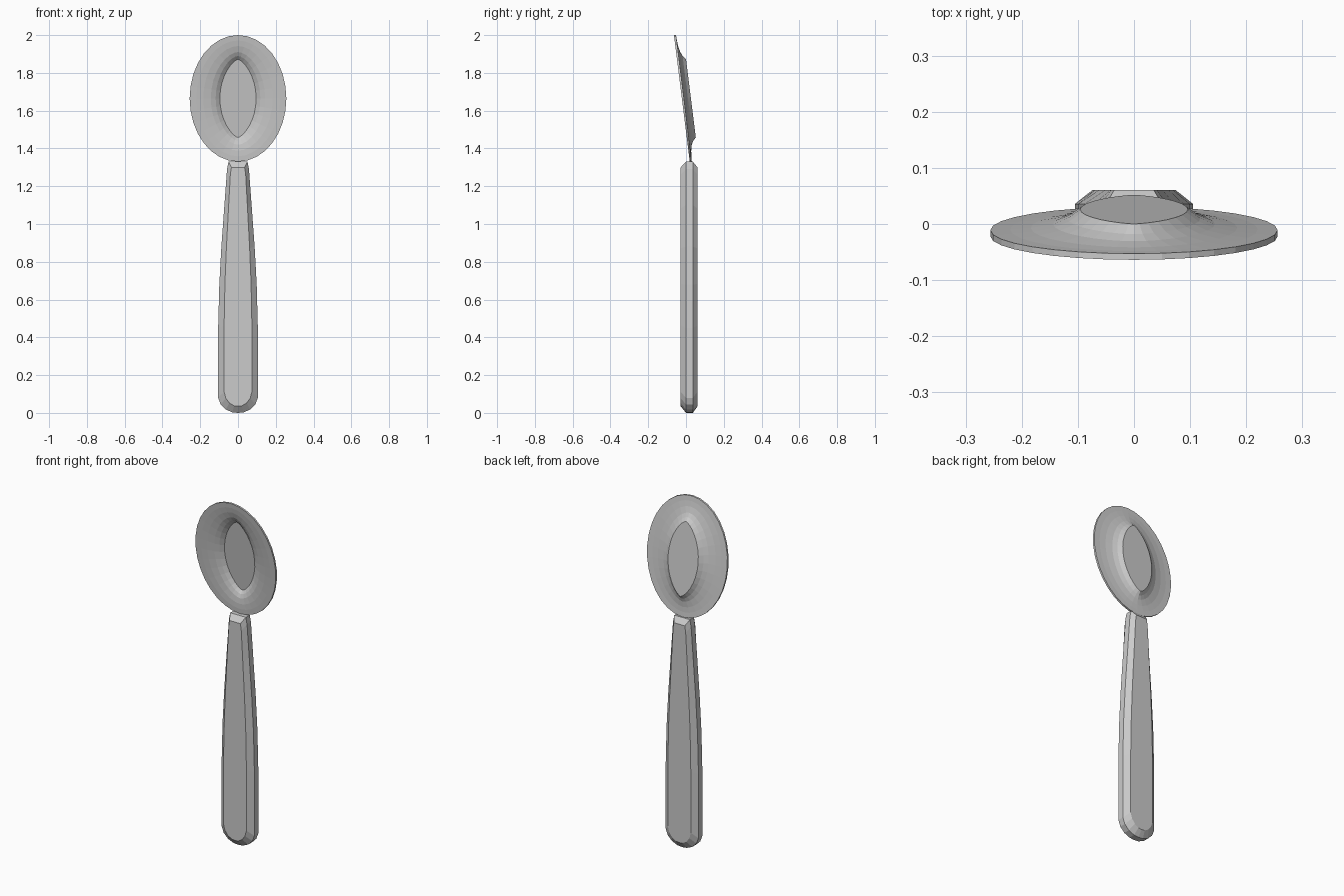
import bpy, bmesh
from math import sin, cos, pi, copysign

cube = bpy.data.objects.get("Cube")
if cube:
    bpy.data.objects.remove(cube, do_unlink=True)

steel = bpy.data.materials.new("grey steel")
steel.use_nodes = True
colour = (0.6, 0.6, 0.6, 1)
steel.diffuse_color = colour
steel.node_tree.nodes["Principled BSDF"].inputs["Base Color"].default_value = colour


def loft(name, rings):
    """Skin a row of equal rings and cap both ends."""
    bm = bmesh.new()
    rows = [[bm.verts.new(p) for p in ring] for ring in rings]
    n = len(rows[0])
    for a, b in zip(rows, rows[1:]):
        for i in range(n):
            j = (i + 1) % n
            bm.faces.new((a[i], a[j], b[j], b[i]))
    bm.faces.new(rows[0])
    bm.faces.new(rows[-1])
    bmesh.ops.recalc_face_normals(bm, faces=bm.faces)
    mesh = bpy.data.meshes.new(name)
    bm.to_mesh(mesh)
    bm.free()
    mesh.materials.append(steel)
    obj = bpy.data.objects.new(name, mesh)
    bpy.context.collection.objects.link(obj)
    return obj


# Handle: rounded tapering outline with chamfered front and back
half = [(0.05, 1.33), (0.058, 1.29), (0.072, 1.1), (0.088, 0.88), (0.099, 0.68),
        (0.105, 0.45), (0.105, 0.08), (0.092, 0.045), (0.065, 0.018), (0.03, 0.003)]
outline = half + [(0, 0)] + [(-x, z) for x, z in reversed(half)]


def handle_ring(y, inset):
    if not inset:
        return [(x, y, z) for x, z in outline]
    return [(x * 0.7, y, 0.035 + z * 0.951) for x, z in outline]


loft("handle", [handle_ring(-0.028, True), handle_ring(0, False),
                handle_ring(0.036, False), handle_ring(0.061, True)])

# Bowl: oval rim sinking to a pointed oval floor, leaning forward
SEGMENTS = 32
THICK = 0.011


def bowl_ring(t, depth):
    ring = []
    for i in range(SEGMENTS):
        a = 2 * pi * i / SEGMENTS
        s, c = sin(a), cos(a)
        lens = copysign(abs(s) ** 1.4, s)
        x = 0.256 * s * (1 - t) + 0.096 * lens * t
        z = (0.335 * (1 - t) + 0.207 * t) * c
        ring.append((x, -0.022 - 0.125 * z + depth, 1.665 + z))
    return ring


profile = [(1, 0.037), (0.86, 0.021), (0.7, 0.011), (0.45, 0.004), (0.22, 0.001), (0, 0)]
front = [bowl_ring(t, d) for t, d in profile]
back = [bowl_ring(t, d + THICK) for t, d in reversed(profile)]
loft("bowl", front + back)
